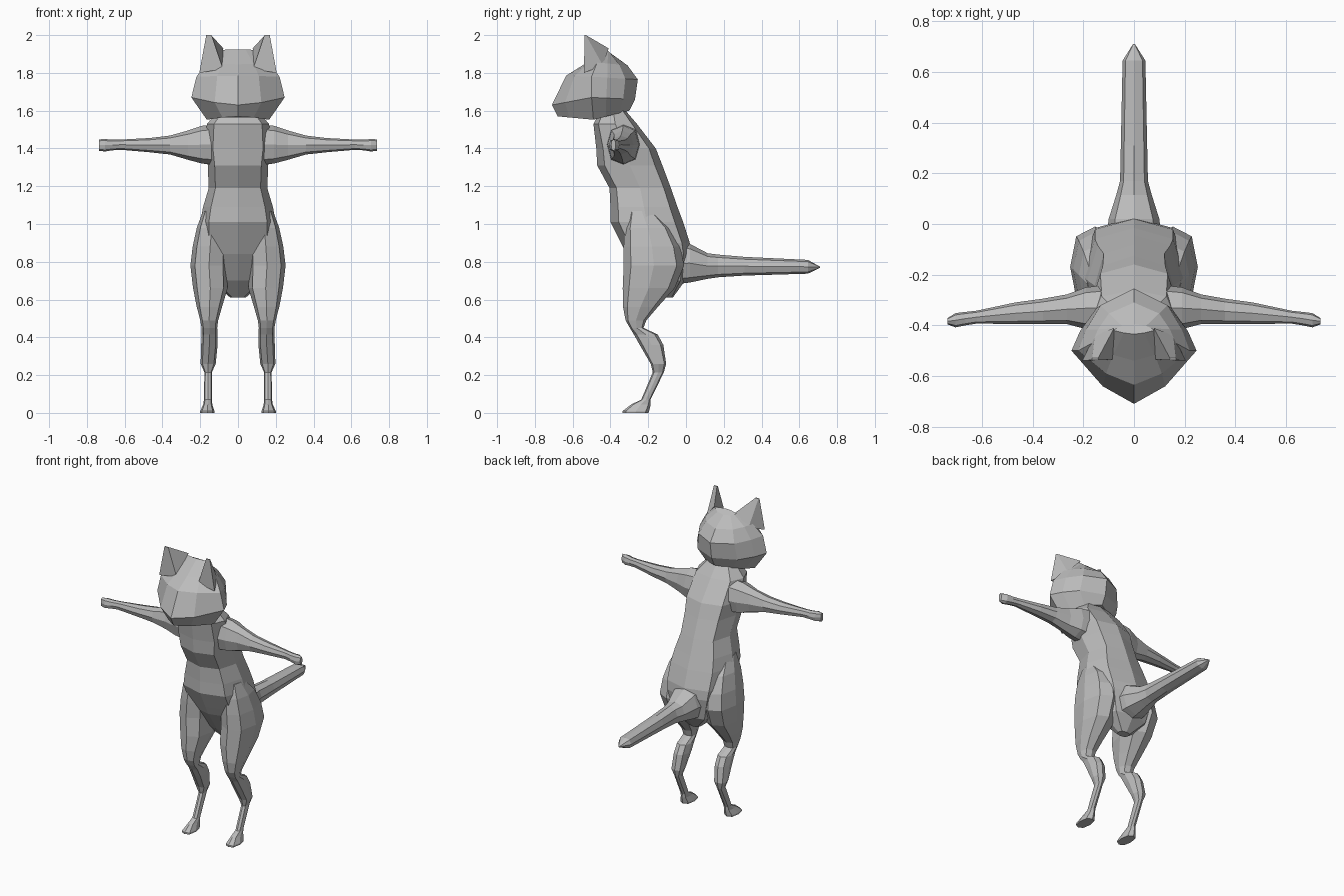
import bpy, bmesh, math
from mathutils import Vector

grey = bpy.data.materials.new("plain grey")
grey.diffuse_color = (0.5, 0.5, 0.5, 1)


def finish(bm, name, mirror=False):
    bmesh.ops.recalc_face_normals(bm, faces=bm.faces)
    me = bpy.data.meshes.new(name)
    bm.to_mesh(me)
    bm.free()
    me.materials.append(grey)
    ob = bpy.data.objects.new(name, me)
    bpy.context.collection.objects.link(ob)
    if mirror:
        ob.modifiers.new("mirror", 'MIRROR').use_clip = False
    return ob


def skin(rings, name, mirror=False):
    """Join rings of points into a closed skin."""
    bm = bmesh.new()
    vs = [[bm.verts.new(p) for p in r] for r in rings]
    n = len(vs[0])
    for a, b in zip(vs, vs[1:]):
        for i in range(n):
            j = (i + 1) % n
            bm.faces.new((a[i], a[j], b[j], b[i]))
    bm.faces.new(vs[0])
    bm.faces.new(vs[-1])
    return finish(bm, name, mirror)


def loft(name, axis, sections, n=8, power=0.85, mirror=False):
    """Sections: position on axis, then min/max on each of the other two axes."""
    rings = []
    for pos, a0, a1, b0, b1 in sections:
        ring = []
        for k in range(n):
            t = 2 * math.pi * k / n
            c, s = [math.copysign(abs(v) ** power, v) if abs(v) > 1e-6 else 0
                    for v in (math.cos(t), math.sin(t))]
            p = [(a0 + a1) / 2 + c * (a1 - a0) / 2, (b0 + b1) / 2 + s * (b1 - b0) / 2]
            p.insert(axis, pos)
            ring.append(p)
        rings.append(ring)
    return skin(rings, name, mirror)


# torso: height, half width, front, back
torso = [(1.60, .10, -.45, -.32), (1.53, .165, -.49, -.26), (1.40, .172, -.475, -.16),
         (1.31, .16, -.47, -.125), (1.19, .155, -.405, -.08), (1.09, .185, -.40, -.045),
         (1.01, .20, -.40, -.015), (.90, .20, -.345, .02), (.84, .19, -.315, .025),
         (.70, .15, -.22, -.005), (.61, .04, -.13, -.07)]
loft("torso", 2, [(z, -w, w, f, b) for z, w, f, b in torso], power=0.75)

# hind leg with thigh, hock and paw
loft("leg", 2, [
    (1.07, .08, .185, -.30, -.17), (.98, .06, .218, -.325, -.08), (.88, .055, .24, -.33, -.03),
    (.78, .055, .252, -.33, -.01), (.66, .055, .238, -.335, -.06), (.56, .085, .218, -.333, -.15),
    (.49, .105, .20, -.32, -.21), (.45, .11, .193, -.297, -.225), (.415, .108, .192, -.276, -.15),
    (.36, .108, .195, -.245, -.12), (.26, .118, .198, -.187, -.105), (.215, .138, .178, -.176, -.117),
    (.07, .138, .18, -.237, -.188), (.045, .136, .184, -.29, -.187), (.01, .125, .20, -.335, -.195),
    (0, .125, .20, -.335, -.20)], power=0.8, mirror=True)

# arm with shoulder and hand
loft("arm", 0, [
    (.10, -.42, -.24, 1.31, 1.53), (.19, -.415, -.25, 1.32, 1.52), (.265, -.395, -.278, 1.34, 1.495),
    (.36, -.395, -.295, 1.368, 1.468), (.47, -.395, -.31, 1.38, 1.455), (.62, -.393, -.342, 1.393, 1.447),
    (.665, -.40, -.347, 1.39, 1.446), (.705, -.408, -.352, 1.384, 1.45), (.737, -.396, -.372, 1.388, 1.448)],
    power=0.85, mirror=True)

# tail
tail = [(-.06, .11, .68, .90), (.02, .10, .69, .895), (.115, .07, .71, .845), (.17, .055, .718, .838),
        (.31, .052, .727, .826), (.645, .045, .737, .81), (.71, .004, .768, .774)]
loft("tail", 1, [(y, -w, w, lo, hi) for y, w, lo, hi in tail])

# head: heights at front, side, back; front y, back y, half width, y of widest point
head = [(1.57, 1.552, 1.60, -.68, -.30, .165, -.49), (1.63, 1.67, 1.66, -.71, -.27, .247, -.50),
        (1.785, 1.78, 1.765, -.635, -.255, .22, -.50), (1.845, 1.855, 1.84, -.54, -.31, .165, -.47),
        (1.925, 1.922, 1.90, -.435, -.395, .08, -.42)]
# outline of half the head: width factor, share from front or back towards the side
outline = [(0, 0, 0), (.5, .33, 0), (1, 1, 0), (.86, 0, .66), (.6, 0, .27)]
rings = []
for zf, zs, zb, yf, yb, w, yw in head:
    half = []
    for f, front, back in outline:
        y0, z0, t = (yf, zf, front) if back == 0 else (yb, zb, back)
        half.append((w * f, y0 + (yw - y0) * t, z0 + (zs - z0) * t))
    half.append((0, yb, zb))
    rings.append(half + [(-x, y, z) for x, y, z in half[-2:0:-1]])
skin(rings, "head")

# pointed ear
base = [(.205, -.54, 1.80), (.08, -.535, 1.82), (.078, -.41, 1.93), (.155, -.44, 1.84)]
tip = [(.168, -.537, 2), (.14, -.537, 2), (.142, -.53, 2), (.165, -.53, 2)]
skin([base, tip], "ear", mirror=True)
